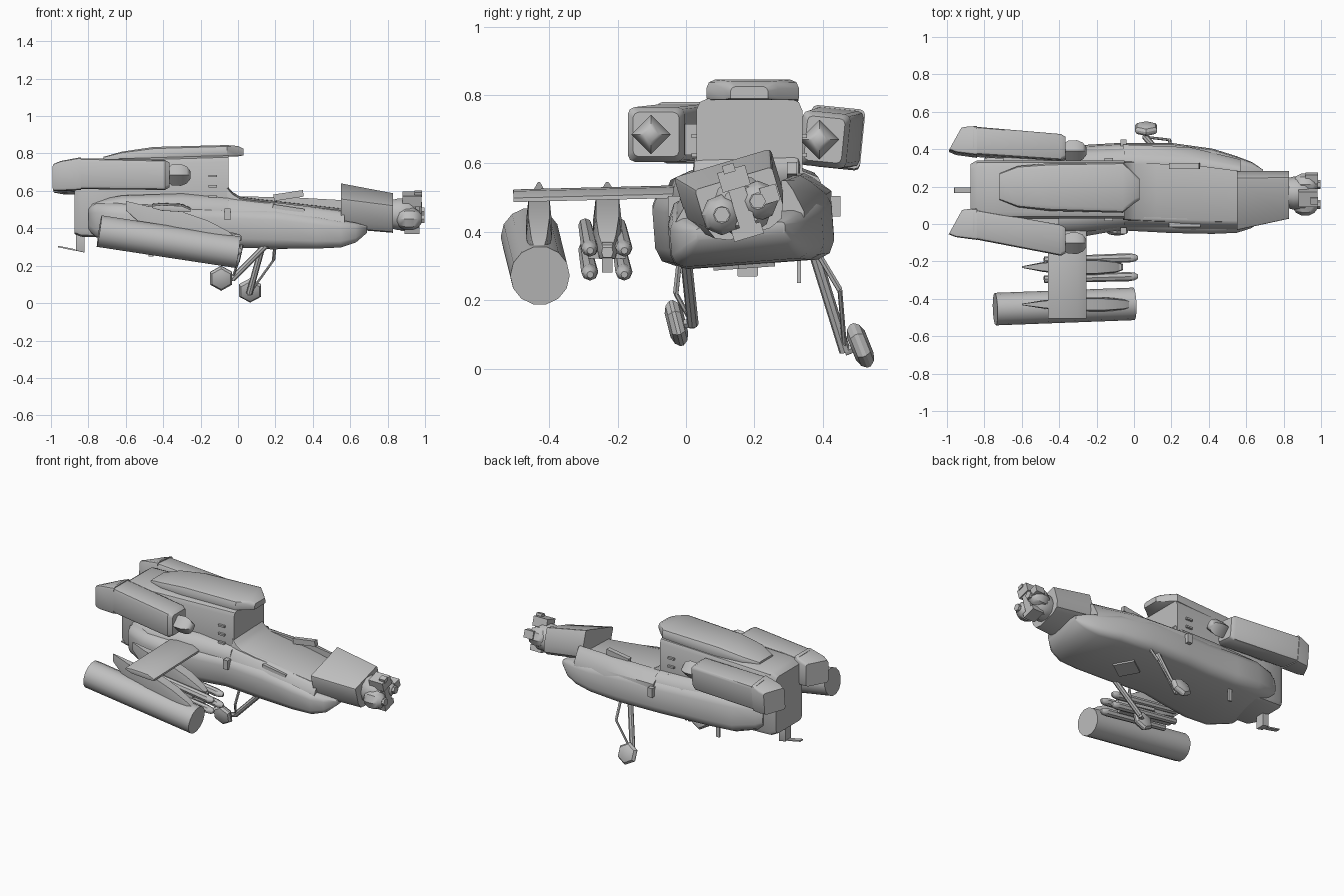
import bpy, bmesh, math
from mathutils import Vector, Matrix

if "Cube" in bpy.data.objects:
    bpy.data.objects.remove(bpy.data.objects["Cube"])

grey = bpy.data.materials.new("plain_grey")
grey.diffuse_color = (0.52, 0.52, 0.52, 1)
grey.use_nodes = True
grey.node_tree.nodes["Principled BSDF"].inputs["Base Color"].default_value = grey.diffuse_color


def finish(name, bm, angle=35):
    bmesh.ops.recalc_face_normals(bm, faces=bm.faces)
    me = bpy.data.meshes.new(name)
    bm.to_mesh(me)
    bm.free()
    me.materials.append(grey)
    ob = bpy.data.objects.new(name, me)
    bpy.context.collection.objects.link(ob)
    bpy.ops.object.select_all(action='DESELECT')
    ob.select_set(True)
    bpy.context.view_layer.objects.active = ob
    bpy.ops.object.shade_smooth_by_angle(angle=math.radians(angle))
    return ob


def skin(name, rings, angle=35):
    bm = bmesh.new()
    vs = [[bm.verts.new(p) for p in r] for r in rings]
    n = len(vs[0])
    for a, b in zip(vs, vs[1:]):
        for i in range(n):
            j = (i + 1) % n
            bm.faces.new((a[i], a[j], b[j], b[i]))
    bm.faces.new(vs[0])
    bm.faces.new(vs[-1])
    return finish(name, bm, angle)


def loft(name, stations, top=0.3, low=0.3, roll=0.0, angle=35):
    """Chamfered box sections (x, y0, y1, z0, z1[, shear]); chamfers are part of the half size."""
    rings = []
    for x, y0, y1, z0, z1, *sh in stations:
        cy, cz, w, h = (y0 + y1) / 2, (z0 + z1) / 2, (y1 - y0) / 2, (z1 - z0) / 2
        t, b = top * min(w, h), low * min(w, h)
        pts = [(-w, -h + b), (-w + b * .3, -h + b * .3), (-w + b, -h),
               (w - b, -h), (w - b * .3, -h + b * .3), (w, -h + b),
               (w, h - t), (w - t * .3, h - t * .3), (w - t, h),
               (-w + t, h), (-w + t * .3, h - t * .3), (-w, h - t)]
        c, s, k = math.cos(roll), math.sin(roll), sh[0] if sh else 0
        rings.append([(x + k * p, cy + p * c - q * s, cz + p * s + q * c) for p, q in pts])
    return skin(name, rings, angle)


def lathe(name, a, b, profile, n=12, angle=40, turn=0.0):
    """Turned shape along a-b; profile holds (fraction along, radius)."""
    a, b = Vector(a), Vector(b)
    d = b - a
    u = d.cross(Vector((0, 0, 1)))
    u = u.normalized() if u.length > 1e-4 else Vector((1, 0, 0))
    v = u.cross(d).normalized()
    rings = []
    for t, r in profile:
        c = a + d * t
        rings.append([c + (u * math.cos(k) + v * math.sin(k)) * r
                      for k in (turn + 2 * math.pi * i / n for i in range(n))])
    return skin(name, rings, angle)


def rod(name, a, b, r, n=8):
    return lathe(name, a, b, [(0, r), (1, r)], n)


def box(name, c, size, rot=(0, 0, 0)):
    bm = bmesh.new()
    bmesh.ops.create_cube(bm, size=1)
    m = Matrix.Translation(c)
    for r, ax in zip(rot, "XYZ"):
        m = m @ Matrix.Rotation(r, 4, ax)
    bm.transform(m @ Matrix.Diagonal((*size, 1)))
    return finish(name, bm)


# Lower hull with side fairings
loft("hull", [(-.80, .02, .35, .40, .52), (-.76, -.05, .37, .365, .545),
              (-.62, -.095, .415, .325, .55), (-.45, -.095, .42, .315, .54),
              (-.25, -.06, .42, .31, .53), (-.08, -.03, .43, .31, .525),
              (.20, -.045, .43, .305, .515), (.42, -.05, .40, .305, .48),
              (.55, -.045, .36, .31, .455), (.63, -.02, .33, .335, .44),
              (.69, .03, .29, .385, .42)],
     top=.5, low=.5, roll=.075, angle=50)
# Sloped shoulders joining the hull to the cabin and the deck edges
loft("rear_shoulder", [(-.78, .01, .36, .42, .55), (-.62, -.065, .395, .42, .58),
                       (-.30, -.045, .40, .42, .59), (-.05, -.015, .41, .42, .575)],
     top=.9, low=.1, roll=.03, angle=50)


def shoulder(name, stations):
    """Side strip from (inner y, inner z) sloping down to (outer y, outer z)."""
    skin(name, [[(x, yi, .40), (x, yo, .40), (x, yo, zo), (x, yi + (yo - yi) * .5, zi - (zi - zo) * .3),
                 (x, yi + (yo - yi) * .2, zi), (x, yi, zi)] for x, yi, zi, yo, zo in stations], 50)


shoulder("far_shoulder", [(-.06, .325, .572, .425, .52), (.30, .315, .565, .41, .51),
                          (.57, .28, .55, .345, .46)])
shoulder("near_shoulder", [(-.06, .04, .568, -.02, .49), (.25, .03, .532, -.035, .47),
                           (.57, .02, .49, -.03, .43)])
# Engine deck cabin, crew deck and roof fairing
loft("upper_cabin", [(-.875, .05, .32, .37, .74), (-.84, .03, .34, .355, .765),
                     (-.70, .03, .34, .35, .77), (-.05, .03, .34, .42, .79)], top=.22, low=.2)
loft("crew_deck", [(-.06, .025, .335, .42, .625), (-.03, .022, .335, .42, .59),
                   (.01, .02, .335, .42, .565), (.12, .015, .335, .42, .55),
                   (.57, .01, .31, .40, .50)], top=.15, low=.2, roll=.03, angle=40)
loft("roof_fairing", [(-.72, .13, .27, .755, .782), (-.62, .09, .31, .76, .81),
                      (-.45, .07, .325, .76, .835), (-.06, .06, .33, .785, .845),
                      (.0, .11, .27, .785, .84), (.03, .13, .24, .79, .825)],
     top=.8, low=.2, angle=40)
# Rolled nose housing
loft("nose_housing", [(.55, -.015, .28, .42, .605), (.83, .045, .28, .39, .56)],
     top=.12, low=.65, roll=.29)

# Sensor turrets on the nose
lathe("turret_drum", (.80, .165, .475), (.95, .165, .475),
      [(0, .075), (.35, .088), (.75, .088), (1, .06)], 10)
ball = [(0, .02), (.12, .045), (.35, .06), (.65, .06), (.88, .045), (1, .025)]
for y, z in ((.105, .45), (.21, .49)):
    lathe("sensor_drum", (.85, y, z), (.98, y, z), ball, 8)
    rod("sensor_lens", (.94, y, z), (.996, y, z), .024, 6)
box("sensor_bridge", (.92, .165, .47), (.10, .05, .16), (.29, 0, 0))
box("sensor_top", (.93, .14, .555), (.10, .085, .06), (.29, 0, 0))
box("sensor_cap", (.965, .125, .585), (.04, .035, .025), (.29, 0, 0))
box("sensor_side", (.95, .245, .51), (.065, .05, .05), (.29, 0, 0))
box("sensor_chin", (.93, .18, .40), (.08, .09, .035), (.29, 0, 0))

# Engine nacelles, exhausts and intake bullets
for y0, y1, y2, y3, z, r in ((-.08, .08, -.17, -.005, .0, 0), (.365, .515, .335, .475, -.015, -.1)):
    loft("engine_nacelle", [(-.86, y0, y1, .61 + z, .775 + z), (-.39, y2, y3, .605 + z, .765 + z),
                            (-.365, y2 + .015, y3 - .015, .62 + z, .75 + z)], top=.25, low=.25, roll=r)
    loft("exhaust", [(-.955, y0 + .025, y1 - .005, .60 + z, .745 + z, .55),
                     (-.92, y0 + .01, y1, .60 + z, .76 + z, .45),
                     (-.84, y0 - .005, y1 + .002, .605 + z, .78 + z)], top=.2, low=.2, roll=r)
    yc = (y2 + y3) / 2 - .015
    lathe("intake_bullet", (-.38, yc, .685 + z), (-.255, yc, .685 + z),
          [(0, .035), (.2, .055), (.6, .058), (.85, .045), (1, .022)], 4, 50)
    box("engine_mount", (-.55, .02 if y0 < 0 else .345, .67 + z), (.3, .08, .09))

# Stub wing
P = .15
loft("stub_wing", [(-.46, -.505, -.03, .515, .525), (-.41, -.505, -.03, .50, .53),
                   (-.30, -.505, -.03, .493, .525), (-.255, -.505, -.03, .493, .505)],
     top=.1, low=.1, roll=.025)


def pylon(y, x0, x1, w):
    rings = []
    for t, k, h0, h1 in ((0, .1, .04, .09), (.2, .6, -.045, .08), (.45, 1, -.06, .085),
                         (.75, 1, -.06, .05), (.93, .75, -.06, .01), (1, .4, -.05, -.02)):
        x = x0 + (x1 - x0) * t
        z = .42 - P * (x + .36)
        rings.append([(x, y + w * k * a, z + h) for a, h in
                      ((-.7, h0), (.7, h0), (1, (h0 + h1) / 2), (.8, h1), (-.8, h1), (-1, (h0 + h1) / 2))])
    skin("pylon", rings, 40)


pylon(-.43, -.60, -.01, .038)
pylon(-.23, -.60, -.06, .042)
# Outer fuel tank
rod("fuel_tank", (-.742, -.455, .385), (0, -.427, .272), .087, 14)
# Missile cluster under the inner pylon
box("missile_rail", (-.27, -.23, .355), (.40, .03, .09), (0, P, 0))
box("missile_crossbar", (-.22, -.23, .345), (.18, .11, .02), (0, P, 0))
for dy in (-.05, .05):
    for z in (.275, .345):
        y = -.23 + dy
        lathe("missile", (-.48, y - .015, z + .075), (.02, y, z),
              [(0, .02), (.9, .025), (.97, .02), (1, .01)], 8)

# Landing gear: upper pivot, foot, wheel centre, brace points, half width, lean
tyre = [(0, .035), (.15, .057), (.4, .068), (.6, .068), (.85, .057), (1, .035)]
gear = (((.16, .0, .32), (-.03, .02, .13), (-.09, -.028, .133), (.0, -.03, .22), (.02, -.02, .31), .026, .25),
        ((.14, .375, .34), (.06, .465, .05), (.065, .51, .068), (.19, .45, .23), (.20, .39, .33), .026, .4))
for up, foot, wheel, knee, anchor, w, lean in gear:
    rod("gear_strut", up, foot, .017, 8)
    rod("gear_brace", anchor, knee, .009, 6)
    rod("gear_link", knee, foot, .007, 6)
    rod("axle", foot, wheel, .014, 6)
    c, side = Vector(wheel), Vector((0, w, w * lean))
    lathe("wheel", c - side, c + side, tyre, 6, 25, math.pi / 6)

# Tail bracket and tail blade
loft("tail_bracket", [(-.865, .15, .21, .28, .40), (-.82, .15, .21, .27, .40)], top=.1, low=.1)
box("tail_blade", (-.915, .18, .293), (.095, .03, .008), (0, .2, 0))
# Steps, handles, hatch and ledges
for y in (-.035, .435):
    box("side_step", (-.055, y, .475), (.032, .035, .06))
for z in (.57, .625, .68):
    for y in (.025, .345):
        box("grab_handle", (-.135, y, z), (.045, .018, .012))
box("near_ledge", (.27, .0, .505), (.17, .03, .022), (0, .15, 0))
box("far_ledge", (.27, .31, .575), (.16, .03, .035), (0, -.15, 0))
box("belly_hatch", (.20, .17, .303), (.13, .13, .02), (.07, 0, .6))
box("belly_antenna", (-.465, .33, .29), (.025, .012, .08))
